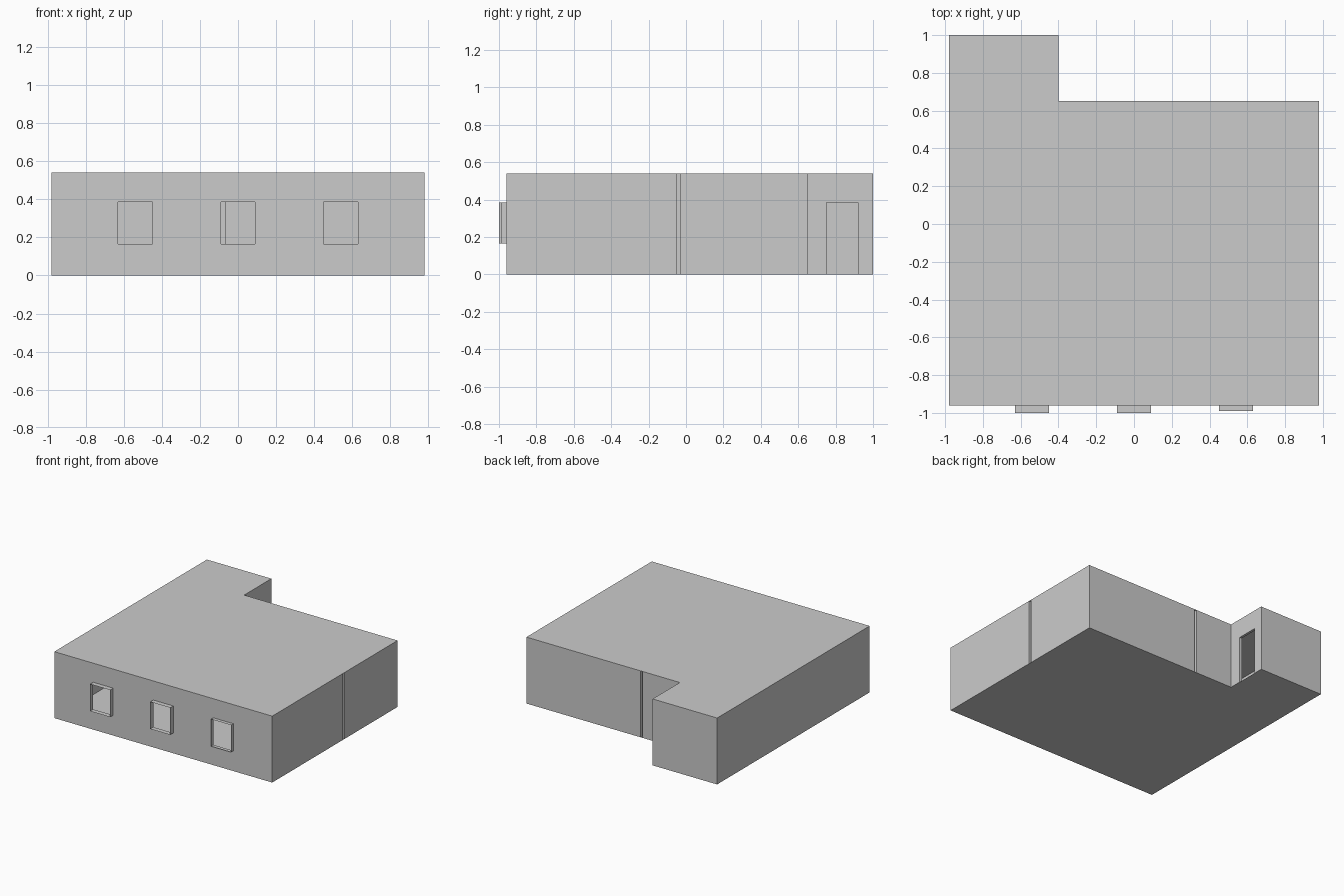
import bpy, bmesh

if "Cube" in bpy.data.objects:
    bpy.data.objects.remove(bpy.data.objects["Cube"])

H = 0.54
SILL, HEAD = 0.165, 0.385
FRONT = -0.96


def finish(name, bm):
    bmesh.ops.remove_doubles(bm, verts=bm.verts, dist=1e-4)
    mesh = bpy.data.meshes.new(name)
    bm.to_mesh(mesh)
    bm.free()
    obj = bpy.data.objects.new(name, mesh)
    bpy.context.collection.objects.link(obj)
    return obj


def quad(bm, pts):
    bm.faces.new([bm.verts.new(p) for p in pts])


def wall(bm, a, b, holes=()):
    """Upright sheet from a to b; holes are (start, end, low, high) along its length."""
    length = ((b[0] - a[0]) ** 2 + (b[1] - a[1]) ** 2) ** 0.5
    us = sorted({0, length, *(u for h in holes for u in h[:2])})
    zs = sorted({0, H, *(z for h in holes for z in h[2:])})

    def at(u, z):
        t = u / length
        return (a[0] + (b[0] - a[0]) * t, a[1] + (b[1] - a[1]) * t, z)

    for u0, u1 in zip(us, us[1:]):
        for z0, z1 in zip(zs, zs[1:]):
            um, zm = (u0 + u1) / 2, (z0 + z1) / 2
            if any(h[0] < um < h[1] and h[2] < zm < h[3] for h in holes):
                continue
            quad(bm, [at(u0, z0), at(u1, z0), at(u1, z1), at(u0, z1)])


def room(name, pts, holes):
    bm = bmesh.new()
    for i, a in enumerate(pts):
        wall(bm, a, pts[(i + 1) % len(pts)], holes.get(i, ()))
    bmesh.ops.dissolve_limit(bm, angle_limit=0.01, verts=bm.verts, edges=bm.edges)
    return finish(name, bm)


def slab(name, pts, z, up):
    bm = bmesh.new()
    quad(bm, [(x, y, z) for x, y in (pts if up else pts[::-1])])
    return finish(name, bm)


# Main room walls, wrapping around the enclosed corner room
windows = [(-0.63, -0.45, -1.0), (-0.09, 0.09, -1.0), (0.45, 0.63, -0.99)]
main = [(-0.98, FRONT), (0.98, FRONT), (0.98, -0.05), (-0.065, -0.05),
        (-0.065, 0.65), (-0.42, 0.65), (-0.42, 1.0), (-0.98, 1.0)]
room("main_room_walls", main, {
    0: [(x0 + 0.98, x1 + 0.98, SILL, HEAD) for x0, x1, _ in windows],
    5: [(0.10, 0.27, 0, HEAD)],
})

# Corner room, separated from the main room by a narrow gap
room("corner_room_walls",
     [(-0.045, -0.03), (0.98, -0.03), (0.98, 0.65), (-0.045, 0.65)], {})

# Floor and ceiling
outline = [(-0.98, FRONT), (0.98, FRONT), (0.98, 0.65), (-0.42, 0.65),
           (-0.42, 1.0), (-0.98, 1.0)]
slab("floor", outline, 0, False)
slab("ceiling", outline, H, True)

# Outer skin of the entrance wall with its edges and door reveal
bm = bmesh.new()
wall(bm, (-0.40, 0.65), (-0.40, 1.0), [(0.10, 0.27, 0, HEAD)])
wall(bm, (-0.42, 0.65), (-0.40, 0.65))
wall(bm, (-0.40, 1.0), (-0.42, 1.0))
for z in (0, H):
    quad(bm, [(-0.42, 0.65, z), (-0.40, 0.65, z), (-0.40, 1.0, z), (-0.42, 1.0, z)])
for y in (0.75, 0.92):
    quad(bm, [(-0.42, y, 0), (-0.40, y, 0), (-0.40, y, HEAD), (-0.42, y, HEAD)])
quad(bm, [(-0.42, 0.75, HEAD), (-0.40, 0.75, HEAD), (-0.40, 0.92, HEAD), (-0.42, 0.92, HEAD)])
finish("entrance_wall", bm)

# Thin window surrounds standing out from the front
for i, (x0, x1, y) in enumerate(windows):
    bm = bmesh.new()
    ring = [(x0, SILL), (x1, SILL), (x1, HEAD), (x0, HEAD)]
    for (xa, za), (xb, zb) in zip(ring, ring[1:] + ring[:1]):
        quad(bm, [(xa, y, za), (xa, FRONT, za), (xb, FRONT, zb), (xb, y, zb)])
    finish(f"window_surround_{i + 1}", bm)
